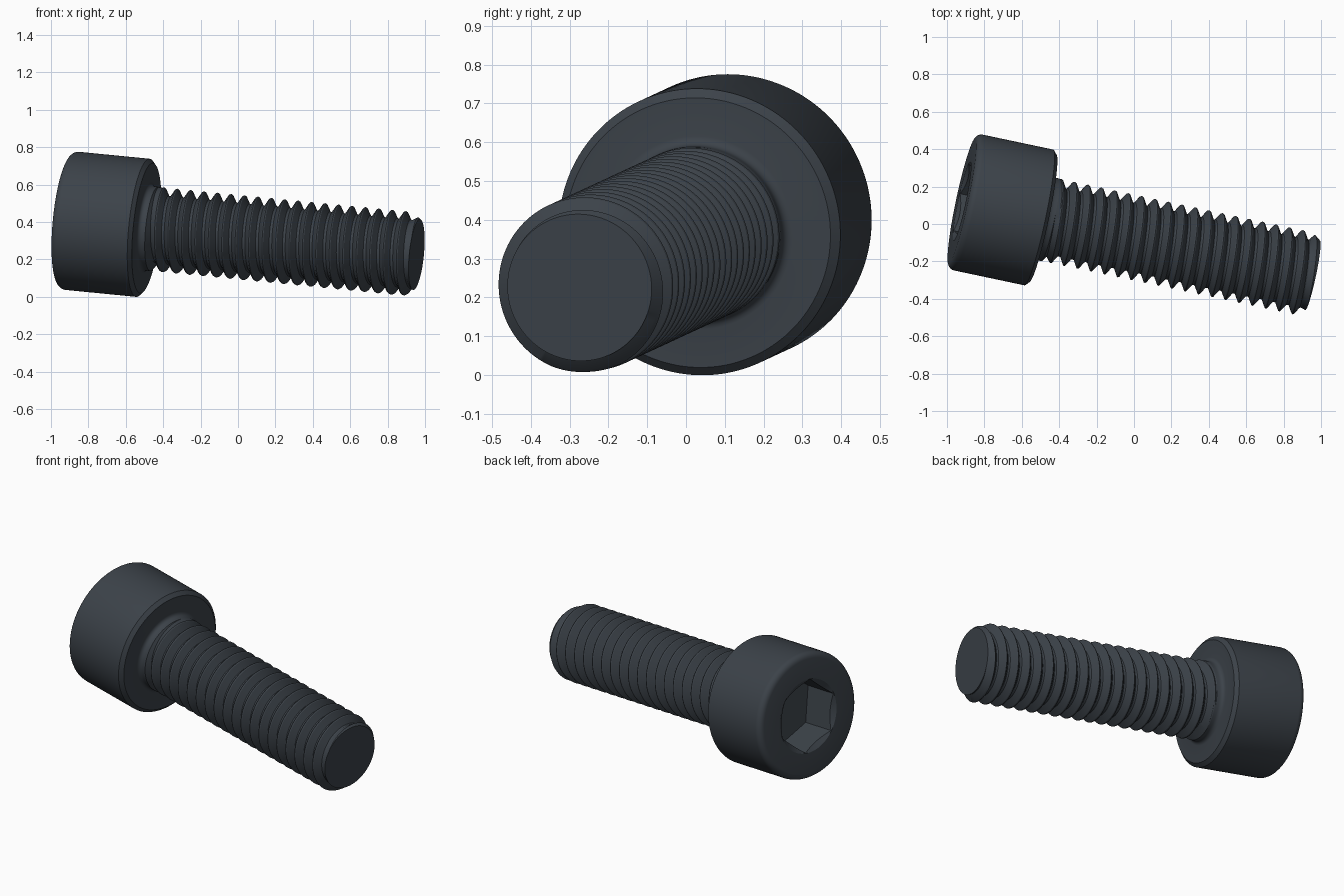
import bpy, bmesh
from math import sin, cos, pi, radians
from mathutils import Vector, Matrix

cube = bpy.data.objects.get("Cube")
if cube:
    bpy.data.objects.remove(cube)

SEG = 144
PITCH = 0.0738
HEAD_R, HEAD_H = 0.371, 0.443
CREST_R, ROOT_R = 0.226, 0.182
FLAT_R, SOCKET_DEPTH = 0.185, 0.21
NECK_END, TIP, TIP_R = 0.485, 1.925, 0.19
ANGLES = [2 * pi * i / SEG for i in range(SEG + 1)]

# Tilted frame: the screw axis runs from the head face to the tip
axis = Vector((0.974, -0.206, -0.0955)).normalized()
up = (Vector((0, 0, 1)) - axis * axis.z).normalized()
side = axis.cross(up)
frame = Matrix.Translation((-0.92, 0.122, 0.409)) @ Matrix((up, side, axis)).transposed().to_4x4()

steel = bpy.data.materials.new("dark_steel")
steel.use_nodes = True
colour = (0.045, 0.055, 0.067, 1)
steel.diffuse_color = colour
bsdf = steel.node_tree.nodes["Principled BSDF"]
bsdf.inputs["Base Color"].default_value = colour
bsdf.inputs["Roughness"].default_value = 0.5


def skin(name, rings):
    """Skin a list of rings; each ring maps an angle to (radius, distance along the axis)."""
    bm = bmesh.new()
    rows = []
    for ring in rings:
        row = []
        for a in ANGLES:
            r, s = ring(a)
            row.append(bm.verts.new((r * cos(a), r * sin(a), s)))
        rows.append(row)
    for low, high in zip(rows, rows[1:]):
        for i in range(SEG):
            bm.faces.new((low[i], low[i + 1], high[i + 1], high[i]))
    bmesh.ops.remove_doubles(bm, verts=bm.verts, dist=0.0002)
    bmesh.ops.recalc_face_normals(bm, faces=bm.faces)
    mesh = bpy.data.meshes.new(name)
    bm.to_mesh(mesh)
    bm.free()
    mesh.materials.append(steel)
    obj = bpy.data.objects.new(name, mesh)
    bpy.context.collection.objects.link(obj)
    obj.matrix_world = frame
    bpy.ops.object.select_all(action='DESELECT')
    obj.select_set(True)
    bpy.context.view_layer.objects.active = obj
    bpy.ops.object.shade_smooth_by_angle(angle=radians(30))
    return obj


def circle(r, s):
    return lambda a: (r, s)


def hexagon(a):
    """Radius of the socket wall at an angle."""
    return FLAT_R / cos((a - radians(10)) % (pi / 3) - pi / 6)


# Head: hex socket, countersink, rounded rim, chamfered underside and neck
OPEN_R = FLAT_R / cos(pi / 6) + 0.002
FILLET = 0.035
head = [circle(0, SOCKET_DEPTH),
        lambda a: (hexagon(a), SOCKET_DEPTH),
        lambda a: (hexagon(a), (OPEN_R - hexagon(a)) * 0.6 + 0.001),
        circle(OPEN_R, 0)]
for k in range(6):
    t = k * pi / 10
    head.append(circle(HEAD_R - FILLET * (1 - sin(t)), FILLET * (1 - cos(t))))
head += [circle(HEAD_R, HEAD_H - 0.02), circle(HEAD_R - 0.022, HEAD_H)]
NECK_FILLET = 0.024
for k in range(5):
    t = k * pi / 8
    head.append(circle(CREST_R + NECK_FILLET * (1 - sin(t)), HEAD_H + NECK_FILLET * (1 - cos(t))))
head.append(circle(CREST_R, NECK_END))
skin("socket_head", head)


# Threaded shank: helical rings, with run-out at the neck and a chamfer at the tip
def thread_ring(turn, r):
    def ring(a):
        s = 0.590 + (turn + a / (2 * pi)) * PITCH
        if s <= NECK_END:
            return CREST_R, NECK_END
        if s >= TIP:
            return TIP_R, TIP
        radius = max(r, CREST_R - (s - NECK_END) * 1.5)
        return min(radius, TIP_R + (TIP - s) * 0.75), s
    return ring


shank = [circle(CREST_R, NECK_END)]
profile = [(-0.08, CREST_R - 0.003), (0, CREST_R), (0.08, CREST_R - 0.003),
           (0.40, ROOT_R + 0.002), (0.5, ROOT_R), (0.60, ROOT_R + 0.002)]
for turn in range(-3, 20):
    shank += [thread_ring(turn + offset, r) for offset, r in profile]
shank += [circle(TIP_R, TIP), circle(0, TIP)]
skin("threaded_shank", shank)
